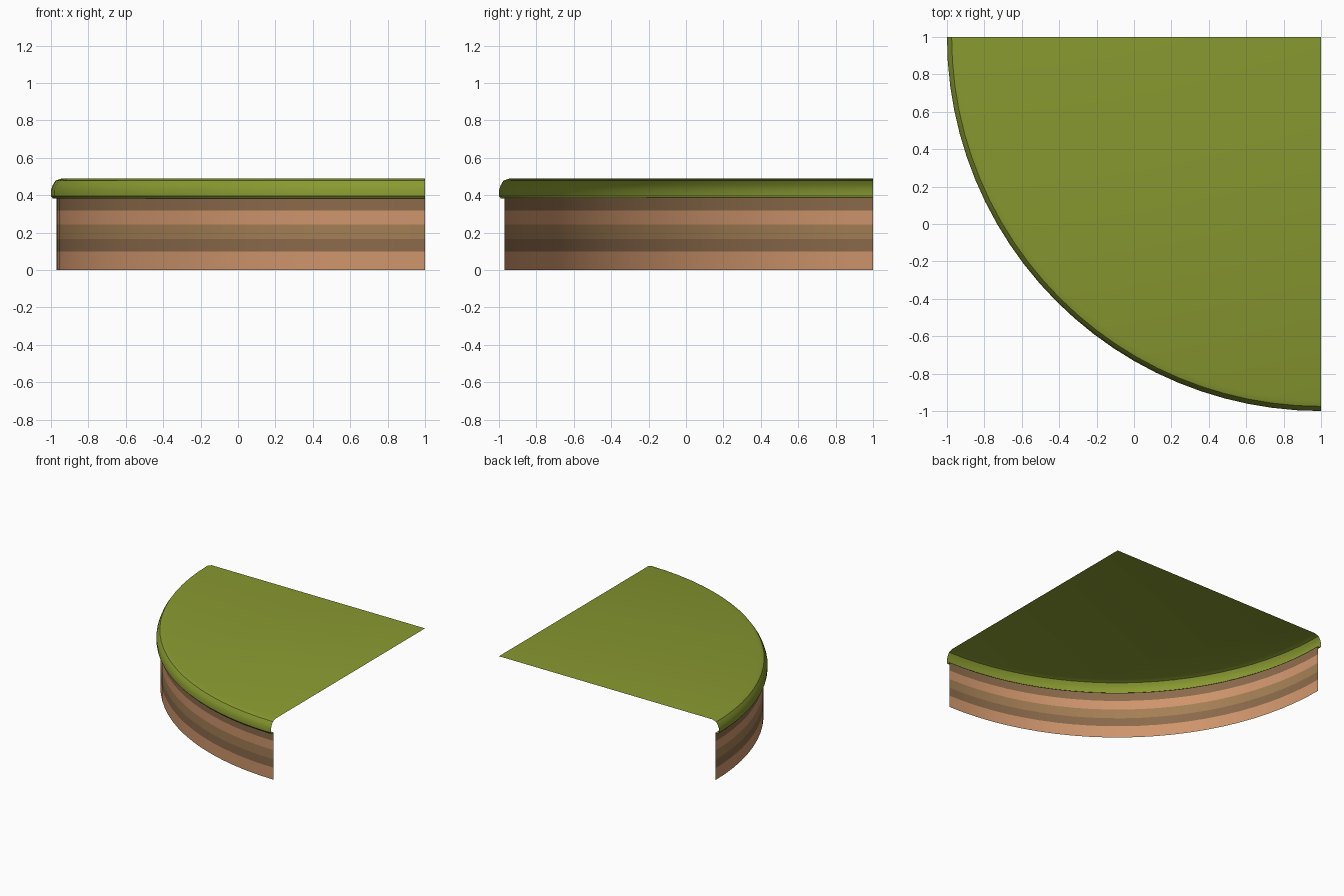
import bpy, bmesh, math

if "Cube" in bpy.data.objects:
    bpy.data.objects.remove(bpy.data.objects["Cube"])

SEGMENTS = 24
CENTRE = (1.0, 1.0)


def material(name, rgb):
    m = bpy.data.materials.new(name)
    m.diffuse_color = (*rgb, 1)
    m.use_nodes = True
    m.node_tree.nodes["Principled BSDF"].inputs["Base Color"].default_value = m.diffuse_color
    return m


def sweep(name, profile, mats, bands=None, cap=False):
    """Sweep an (r, z) profile, listed bottom to top, through the quarter turn."""
    bm = bmesh.new()
    rows = []
    for r, z in profile:
        row = []
        for i in range(SEGMENTS + 1):
            a = math.pi + math.pi / 2 * i / SEGMENTS
            row.append(bm.verts.new((CENTRE[0] + r * math.cos(a),
                                     CENTRE[1] + r * math.sin(a), z)))
        rows.append(row)
    for j in range(len(rows) - 1):
        for i in range(SEGMENTS):
            f = bm.faces.new((rows[j][i], rows[j][i + 1],
                              rows[j + 1][i + 1], rows[j + 1][i]))
            f.material_index = bands[j] if bands else 0
    if cap:
        corner = bm.verts.new((*CENTRE, profile[-1][1]))
        bm.faces.new(rows[-1] + [corner])
    me = bpy.data.meshes.new(name)
    bm.to_mesh(me)
    bm.free()
    for m in mats:
        me.materials.append(m)
    ob = bpy.data.objects.new(name, me)
    bpy.context.collection.objects.link(ob)
    bpy.ops.object.select_all(action='DESELECT')
    ob.select_set(True)
    bpy.context.view_layer.objects.active = ob
    bpy.ops.object.shade_smooth_by_angle(angle=math.radians(35))
    return ob


grass = material("grass", (0.25, 0.32, 0.03))
light = material("light_earth", (0.62, 0.30, 0.15))
mid = material("mid_earth", (0.37, 0.21, 0.09))
dark = material("dark_earth", (0.26, 0.145, 0.07))

# Layered earth wall
sweep("earth_wall",
      [(1.97, z) for z in (0, 0.098, 0.167, 0.243, 0.318, 0.387)],
      [light, dark, mid], bands=[0, 1, 2, 0, 1])

# Grass slab with rolled lip
sweep("grass_top",
      [(1.968, 0.387), (1.99, 0.383), (2.0, 0.395), (2.0, 0.427),
       (1.99, 0.455), (1.975, 0.478), (1.94, 0.49)],
      [grass], cap=True)
